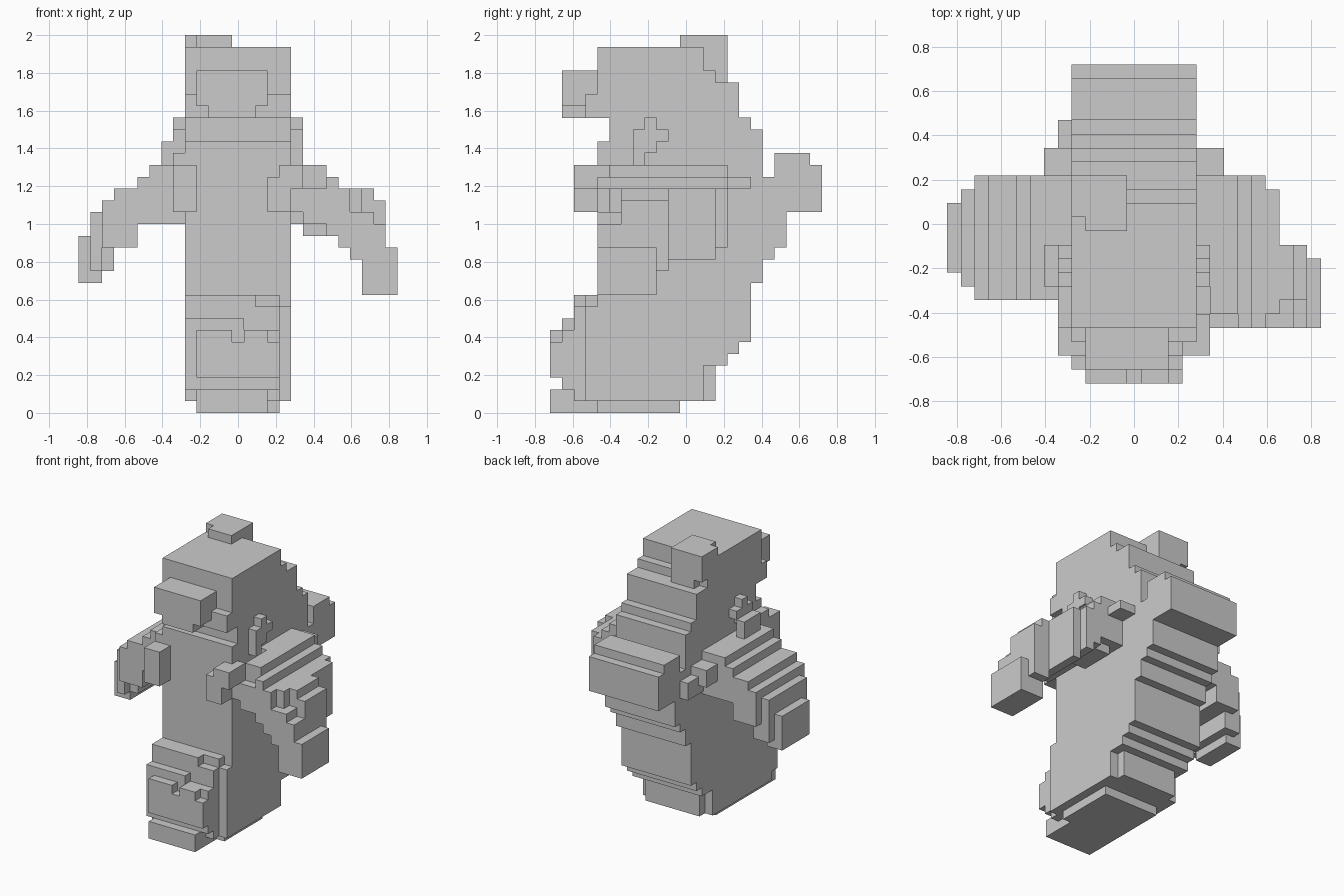
import bpy, bmesh

if "Cube" in bpy.data.objects:
    bpy.data.objects.remove(bpy.data.objects["Cube"])

U = 0.0625  # block size; x and y cells are centred on whole numbers, z cells start on them
parts = {}


def box(name, x, y, z):
    """Fill blocks: x and y are inclusive cell ranges, z is bottom and top."""
    cells = parts.setdefault(name, set())
    for i in range(x[0], x[1] + 1):
        for j in range(y[0], y[1] + 1):
            for k in range(z[0], z[1]):
                cells.add((i, j, k))


# torso and head: layers (bottom, top, front, back)
for z0, z1, y0, y1 in [(1, 4, -8, 1), (4, 5, -8, 3), (5, 6, -8, 4), (6, 9, -8, 5),
                       (9, 11, -7, 5), (11, 13, -7, 6), (13, 14, -7, 7),
                       (14, 17, -7, 8), (17, 23, -7, 6), (23, 24, -6, 6),
                       (24, 25, -6, 5)]:
    box("torso", (-4, 4), (y0, y1), (z0, z1))
box("torso", (-3, 3), (2, 2), (1, 4))
box("torso", (-3, 3), (-7, -1), (0, 1))
for z0, z1, y1 in [(25, 28, 4), (28, 29, 2), (29, 31, 1)]:
    box("head", (-4, 4), (-7, y1), (z0, z1))

# snout and cheeks
box("snout", (-3, 2), (-10, -8), (26, 29))
box("snout", (-2, 1), (-10, -8), (25, 26))
box("cheek", (-4, -3), (-8, -8), (25, 27))
box("cheek", (2, 4), (-8, -8), (25, 27))

# crest on top of the head
box("crest", (-3, -1), (0, 3), (28, 32))
box("crest", (-4, -4), (1, 3), (29, 32))

# tail
box("tail", (-4, 4), (7, 11), (17, 20))
box("tail", (-4, 4), (8, 11), (20, 21))
box("tail", (-4, 4), (8, 10), (21, 22))

# stepped foot at the front
box("foot", (-3, 2), (-11, -8), (0, 2))
box("foot", (-4, 3), (-9, -8), (1, 9))
box("foot", (-4, 1), (-9, -8), (9, 10))
box("foot", (2, 3), (-8, -8), (9, 10))
box("foot", (-4, 3), (-10, -10), (2, 7))
box("foot", (-4, 0), (-10, -10), (7, 8))
box("foot", (-3, 3), (-11, -11), (3, 6))
for x in [(-3, -1), (1, 2)]:
    box("foot", x, (-11, -11), (6, 7))

# right arm: columns (x range, y range, z range)
for c in [((5, 5), (-2, 3), (16, 21)), ((5, 5), (-7, -3), (17, 20)),
          ((6, 7), (-6, 3), (16, 21)), ((6, 7), (-1, 2), (15, 16)),
          ((5, 6), (4, 5), (19, 20)), ((6, 8), (-7, -5), (16, 19)),
          ((8, 8), (-7, 3), (15, 20)), ((9, 9), (-7, 3), (14, 19)),
          ((10, 10), (-6, 2), (13, 19)), ((10, 10), (-7, -7), (13, 17)),
          ((11, 11), (-5, -2), (12, 19)), ((11, 11), (-7, -3), (10, 17)),
          ((12, 12), (-5, -2), (12, 18)), ((12, 12), (-7, -3), (10, 16)),
          ((13, 13), (-7, -3), (10, 14))]:
    box("right_arm", *c)

# left arm
for c in [((-6, -5), (-5, 3), (16, 21)), ((-6, -5), (4, 5), (18, 20)),
          ((-7, -7), (-5, 3), (16, 21)), ((-8, -8), (-5, 3), (16, 20)),
          ((-10, -9), (-5, 3), (14, 19)), ((-11, -11), (-5, 3), (14, 18)),
          ((-11, -11), (-3, 2), (12, 14)), ((-12, -12), (-4, 2), (12, 17)),
          ((-12, -12), (-3, 1), (11, 12)), ((-13, -13), (-3, 1), (11, 15)),
          ((-5, -5), (5, 7), (17, 19))]:
    box("left_arm", *c)

# claws at the chest and shoulder spurs
box("left_claw", (-5, -4), (-9, -6), (17, 21))
box("left_claw", (-5, -5), (-7, -5), (19, 22))
box("right_claw", (3, 4), (-9, -8), (17, 20))
box("right_claw", (4, 5), (-9, -7), (19, 21))
for x in (-5, 5):
    name = "left_spur" if x < 0 else "right_spur"
    box(name, (x, x), (-3, -3), (22, 25))
    box(name, (x, x), (-4, -2), (23, 24))
    box(name, (x, x), (-4, -4), (21, 23))
box("left_spur", (-6, -6), (-4, -2), (21, 23))

# outer faces of each part, leaving out the ones that touch another part
taken = set()
for name in parts:
    parts[name] -= taken
    taken |= parts[name]
for name, cells in parts.items():
    bm = bmesh.new()
    verts = {}
    for c in cells:
        for axis in range(3):
            for side in (0, 1):
                n = list(c)
                n[axis] += 1 if side else -1
                if tuple(n) in taken:
                    continue
                a, b = (axis + 1) % 3, (axis + 2) % 3
                loop = []
                for da, db in ((0, 0), (1, 0), (1, 1), (0, 1)):
                    p = list(c)
                    p[axis] += side
                    p[a] += da
                    p[b] += db
                    p = tuple(p)
                    if p not in verts:
                        verts[p] = bm.verts.new(((p[0] - .5) * U, (p[1] - .5) * U, p[2] * U))
                    loop.append(verts[p])
                bm.faces.new(loop if side else loop[::-1])
    bmesh.ops.dissolve_limit(bm, angle_limit=0.02, verts=bm.verts[:], edges=bm.edges[:])
    mesh = bpy.data.meshes.new(name)
    bm.to_mesh(mesh)
    bm.free()
    bpy.context.collection.objects.link(bpy.data.objects.new(name, mesh))
